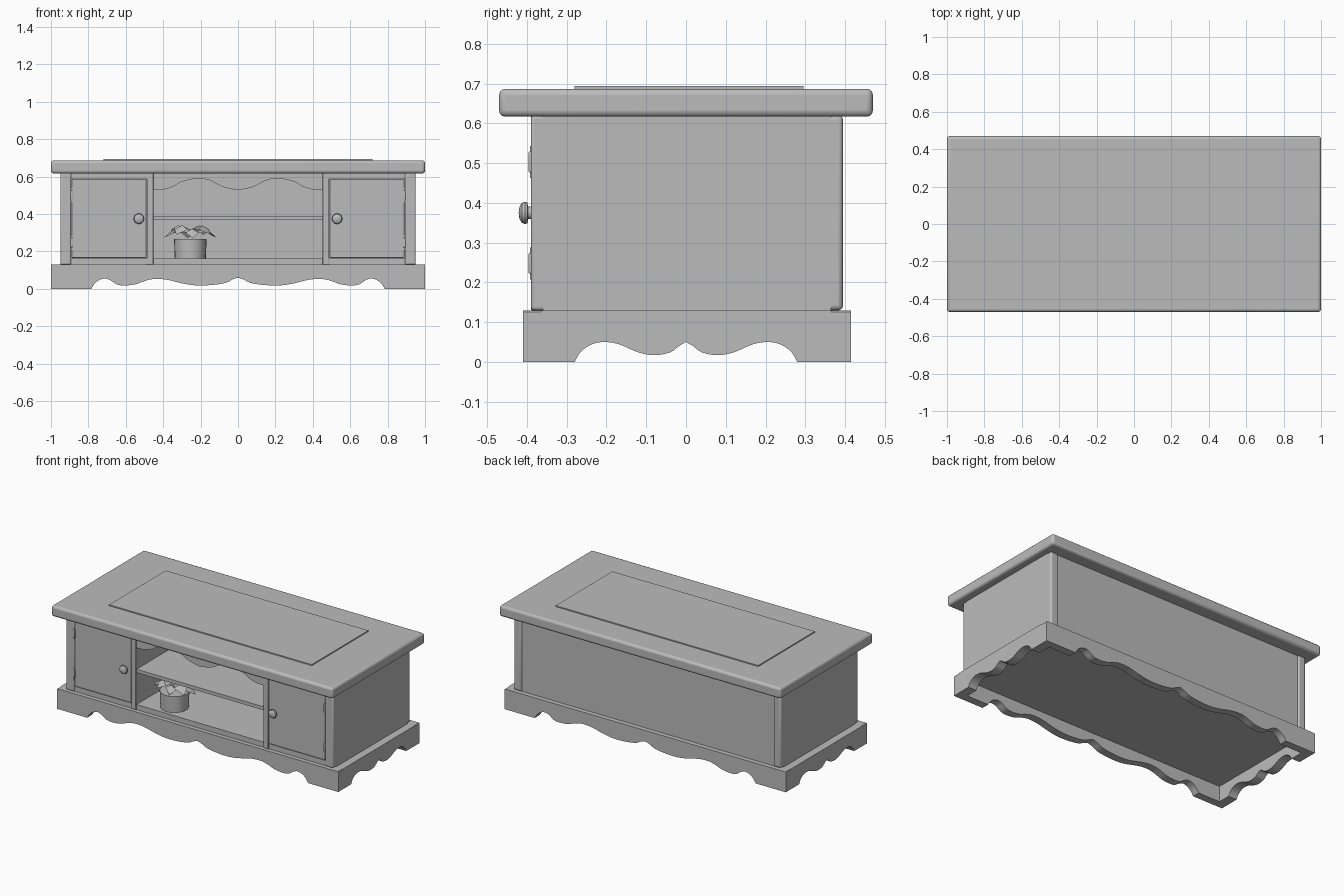
import bpy, bmesh, math
from mathutils import Vector

if "Cube" in bpy.data.objects:
    bpy.data.objects.remove(bpy.data.objects["Cube"])

grey = bpy.data.materials.new("plain grey")
grey.diffuse_color = (0.5, 0.5, 0.5, 1)
grey.use_nodes = True
grey.node_tree.nodes["Principled BSDF"].inputs["Base Color"].default_value = grey.diffuse_color


def finish(name, bm, bevel=0.0, segments=2):
    bmesh.ops.recalc_face_normals(bm, faces=bm.faces)
    mesh = bpy.data.meshes.new(name)
    bm.to_mesh(mesh)
    bm.free()
    mesh.materials.append(grey)
    ob = bpy.data.objects.new(name, mesh)
    bpy.context.collection.objects.link(ob)
    bpy.ops.object.select_all(action='DESELECT')
    ob.select_set(True)
    bpy.context.view_layer.objects.active = ob
    bpy.ops.object.shade_smooth_by_angle(angle=math.radians(35))
    if bevel:
        mod = ob.modifiers.new("rounded edges", 'BEVEL')
        mod.width, mod.segments = bevel, segments
        mod.limit_method = 'ANGLE'
        mod.angle_limit = math.radians(50)
    return ob


def box(name, x, y, z, bevel=0.0, segments=2):
    bm = bmesh.new()
    bmesh.ops.create_cube(bm, size=1)
    for v in bm.verts:
        v.co = [(a + b) / 2 + c * (b - a) for (a, b), c in zip((x, y, z), v.co)]
    return finish(name, bm, bevel, segments)


def board(name, outline, place, depth):
    """Extrude a flat outline (u, z); place(u, z) gives its position."""
    bm = bmesh.new()
    face = bm.faces.new([bm.verts.new(place(u, z)) for u, z in outline])
    out = bmesh.ops.extrude_face_region(bm, geom=[face])
    verts = [g for g in out["geom"] if isinstance(g, bmesh.types.BMVert)]
    bmesh.ops.translate(bm, verts=verts, vec=depth)
    return finish(name, bm)


def smooth_curve(pts, steps=3):
    """Catmull-Rom resampling of a half profile."""
    p = [Vector(q) for q in pts]
    p = [2 * p[0] - p[1]] + p + [2 * p[-1] - p[-2]]
    out = []
    for i in range(1, len(p) - 2):
        a, b, c, d = p[i - 1:i + 3]
        for k in range(steps):
            t = k / steps
            out.append(tuple(0.5 * (2 * b + (c - a) * t + (2 * a - 5 * b + 4 * c - d) * t * t
                                    + (3 * b - a - 3 * c + d) * t ** 3)))
    return out + [tuple(p[-2])]


def mirrored(half):
    """Half profile running from the outside to the centre, made symmetric."""
    return half + [(-u, z) for u, z in reversed(half[:-1])]


# table top and thin inlay
box("table_top", (-1, 1), (-0.47, 0.47), (0.617, 0.687), 0.015, 3)
box("top_inlay", (-0.72, 0.72), (-0.28, 0.295), (0.686, 0.694))

# scalloped plinth
front_wave = smooth_curve([(0.785, 0), (0.76, 0.035), (0.72, 0.055), (0.685, 0.048), (0.65, 0.025),
                           (0.61, 0.018), (0.55, 0.024), (0.5, 0.042), (0.45, 0.053), (0.38, 0.049),
                           (0.3, 0.03), (0.23, 0.019), (0.15, 0.02), (0.07, 0.031), (0.03, 0.05), (0, 0.06)])
side_wave = smooth_curve([(0.28, 0), (0.265, 0.025), (0.24, 0.043), (0.21, 0.05), (0.17, 0.045),
                          (0.12, 0.024), (0.08, 0.017), (0.04, 0.024), (0.018, 0.04), (0, 0.05)])
long_edge = [(-1, 0), (-1, 0.126), (-0.996, 0.13), (0.996, 0.13), (1, 0.126), (1, 0)] + mirrored(front_wave)
short_edge = [(-0.365, 0), (-0.365, 0.13), (0.365, 0.13), (0.365, 0)] + mirrored(side_wave)
board("plinth_front", long_edge, lambda u, z: (u, -0.41, z), (0, 0.05, 0))
board("plinth_back", long_edge, lambda u, z: (u, 0.415, z), (0, -0.05, 0))
for s, side in ((-1, "left"), (1, "right")):
    board("plinth_" + side, short_edge, lambda u, z: (s, u, z), (-s * 0.06, 0, 0))
box("cabinet_bottom", (-0.945, 0.945), (-0.37, 0.375), (0.1, 0.13))

# cabinet carcass
box("cabinet_floor", (-0.9, 0.9), (-0.383, 0.37), (0.128, 0.163))
box("back_panel", (-0.9, 0.9), (0.365, 0.385), (0.13, 0.62))
for s, side in ((-1, "left"), (1, "right")):
    def span(a, b):
        return tuple(sorted((s * a, s * b)))

    box("side_panel_" + side, span(0.92, 0.95), (-0.36, 0.365), (0.13, 0.62))
    box("front_post_" + side, span(0.892, 0.95), (-0.39, -0.33), (0.13, 0.62), 0.008, 3)
    box("back_post_" + side, span(0.895, 0.95), (0.335, 0.395), (0.13, 0.62), 0.012, 3)
    box("divider_" + side, span(0.453, 0.487), (-0.39, 0.37), (0.13, 0.62), 0.003)
    box("door_rail_" + side, span(0.487, 0.892), (-0.383, -0.355), (0.588, 0.62))
    box("door_" + side, span(0.489, 0.89), (-0.387, -0.36), (0.166, 0.587), 0.003)

    # door knob, turned around the y axis
    profile = [(0, 0), (0.016, 0), (0.016, 0.012), (0.026, 0.014), (0.028, 0.02), (0.025, 0.028),
               (0.015, 0.034), (0, 0.036)]
    bm = bmesh.new()
    verts = [bm.verts.new((s * 0.53 + r, -0.385 - d, 0.375)) for r, d in profile]
    edges = [bm.edges.new(e) for e in zip(verts, verts[1:])]
    bmesh.ops.spin(bm, geom=verts + edges, cent=(s * 0.53, 0, 0.375), axis=(0, 1, 0),
                   angle=math.tau, steps=20)
    bmesh.ops.remove_doubles(bm, verts=bm.verts, dist=0.0001)
    finish("knob_" + side, bm)

    # hinges
    for z, level in ((0.248, "lower"), (0.503, "upper")):
        box(f"hinge_{level}_{side}", span(0.884, 0.896), (-0.396, -0.384), (z - 0.026, z + 0.026), 0.003)
        box(f"hinge_pin_{level}_{side}", span(0.888, 0.892), (-0.393, -0.385), (z - 0.04, z + 0.04))

# open compartment: shelf and wavy valance
box("shelf", (-0.454, 0.454), (-0.383, 0.37), (0.368, 0.39))
arch = smooth_curve([(0.454, 0.528), (0.4, 0.531), (0.35, 0.546), (0.3, 0.573), (0.22, 0.59),
                     (0.15, 0.58), (0.08, 0.545), (0, 0.528)], 4)
board("valance", [(-0.454, 0.62), (0.454, 0.62)] + mirrored(arch),
      lambda u, z: (u, -0.385, z), (0, 0.025, 0))

# plant pot
PX, PY = -0.255, -0.28
bm = bmesh.new()
bmesh.ops.create_cone(bm, cap_ends=True, segments=24, radius1=0.083, radius2=0.087, depth=0.105)
bmesh.ops.translate(bm, verts=bm.verts, vec=(PX, PY, 0.2155))
finish("plant_pot", bm)

# flat folded leaves spreading from the pot
bm = bmesh.new()
for i in range(8):
    a = math.tau * i / 8 + 0.15
    reach = 0.095 + 0.05 * abs(math.cos(a))
    lift = 0.018 * (i % 2)

    def leaf_point(r, turn, z):
        return bm.verts.new((PX + r * math.cos(a + turn), PY + r * 0.75 * math.sin(a + turn), z + lift))

    root, tip = leaf_point(0.01, 0, 0.3), leaf_point(reach, 0, 0.272)
    mid = leaf_point(reach * 0.6, 0, 0.322)
    for t in (-0.5, 0.5):
        edge = leaf_point(reach * 0.75, t, 0.3)
        bm.faces.new((root, mid, edge))
        bm.faces.new((mid, tip, edge))
finish("plant_leaves", bm)
